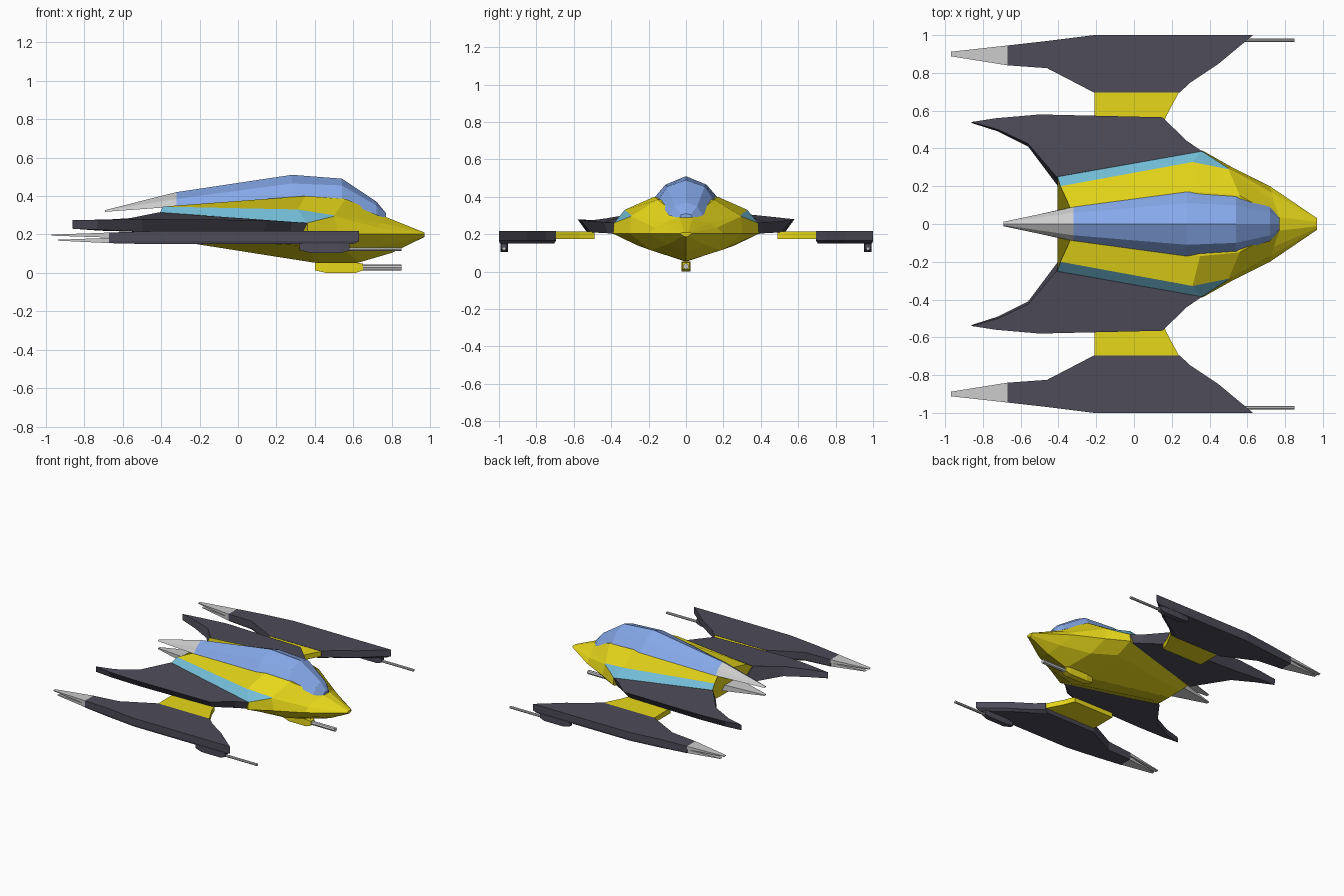
import bpy, bmesh, math

if "Cube" in bpy.data.objects:
    bpy.data.objects.remove(bpy.data.objects["Cube"])


def mat(name, rgb):
    m = bpy.data.materials.new(name)
    m.diffuse_color = (*rgb, 1)
    m.use_nodes = True
    m.node_tree.nodes["Principled BSDF"].inputs["Base Color"].default_value = m.diffuse_color
    return m


YELLOW = mat("yellow", (0.80, 0.68, 0.01))
DARK = mat("dark", (0.075, 0.072, 0.10))
BLUE = mat("blue", (0.24, 0.40, 0.83))
TEAL = mat("teal", (0.17, 0.51, 0.68))


def finish(name, bm, mats=(), mirror=False):
    bmesh.ops.recalc_face_normals(bm, faces=bm.faces)
    me = bpy.data.meshes.new(name)
    bm.to_mesh(me)
    bm.free()
    for m in mats:
        me.materials.append(m)
    ob = bpy.data.objects.new(name, me)
    bpy.context.collection.objects.link(ob)
    if mirror:
        mod = ob.modifiers.new("mirror", 'MIRROR')
        mod.use_axis = (False, True, False)
        mod.use_mirror_merge = False
    return ob


def skin(name, rings, mats=(), mirror=False, slot=lambda i, j: 0):
    """Join equal-sized point rings with faces and cap both ends."""
    bm = bmesh.new()
    vs = [[bm.verts.new(p) for p in r] for r in rings]
    n = len(vs[0])
    for i in range(len(vs) - 1):
        for j in range(n):
            k = (j + 1) % n
            f = bm.faces.new((vs[i][j], vs[i][k], vs[i + 1][k], vs[i + 1][j]))
            f.material_index = slot(i, j)
    bm.faces.new(vs[0])
    bm.faces.new(vs[-1])
    return finish(name, bm, mats, mirror)


def full(half):
    """Complete a half section across y = 0."""
    return half + [(x, -y, z) for x, y, z in reversed(half) if y > 0]


def rect(x, y0, y1, z0, z1):
    return [(x, y0, z0), (x, y1, z0), (x, y1, z1), (x, y0, z1)]


def barrel(name, x0, x1, y, z, r, mirror=False):
    ring = [(math.cos(a * math.pi / 4) * r, math.sin(a * math.pi / 4) * r) for a in range(8)]
    skin(name, [[(x, y + a, z + b) for a, b in ring] for x in (x0, x1)], (), mirror)


# Hull: keel, flank, chine, stripe bottom, stripe top, canopy sill
hull = [
    [(.965, 0, .185), (.97, .015, .19), (.97, .03, .203), (.97, .028, .206), (.97, .022, .208), (.97, .012, .21)],
    [(.80, 0, .105), (.77, .10, .145), (.72, .20, .203), (.73, .165, .235), (.74, .12, .262), (.77, .035, .29)],
    [(.63, 0, .055), (.56, .19, .115), (.52, .30, .203), (.50, .295, .295), (.50, .29, .30), (.56, .15, .385)],
    [(.40, 0, .053), (.37, .26, .14), (.36, .39, .203), (.36, .385, .26), (.31, .328, .33), (.35, .17, .40)],
    [(-.33, 0, .168), (-.34, .10, .178), (-.36, .17, .20), (-.405, .25, .315), (-.39, .20, .345), (-.33, .07, .345)],
]
skin("hull", [full(r) for r in hull], (YELLOW, TEAL),
     slot=lambda i, j: 1 if i >= 2 and j in (3, 7) else 0)

# Canopy: ridge, shoulder and sill at each station
stations = [
    (.77, .31, .025, .305, .035, .285),
    (.72, .37, .06, .35, .09, .30),
    (.54, .49, .10, .455, .15, .38),
    (.28, .51, .11, .465, .17, .395),
    (-.32, .42, .06, .385, .09, .345),
    (-.69, .327, .006, .325, .012, .318),
]
rings = [full([(x, 0, r), (x, sy, sz), (x, by, bz)]) for x, r, sy, sz, by, bz in stations]
skin("canopy", rings[:5], (BLUE,))

# Tail spikes
skin("upper_tail_spike", rings[4:])
skin("lower_tail_spike", [rect(-.33, -.09, .09, .235, .29), rect(-.69, -.01, .01, .255, .262)])

# Inner wings: top and bottom outlines
skin("inner_wing", [
    [(.36, .385, .26), (.28, .44, .265), (.15, .565, .275), (-.50, .58, .28), (-.73, .56, .275),
     (-.86, .54, .275), (-.72, .50, .275), (-.56, .425, .285), (-.41, .25, .315)],
    [(.35, .37, .20), (.27, .42, .205), (.13, .51, .21), (-.50, .53, .215), (-.73, .54, .225),
     (-.86, .535, .23), (-.72, .49, .22), (-.56, .41, .215), (-.38, .17, .20)],
], (DARK,), True)

# Connectors between the wings
skin("wing_connector", [
    [(x, y, z) for x, y in ((-.21, .49), (.14, .49), (.17, .57), (.245, .71), (-.21, .71))]
    for z in (.175, .215)], (YELLOW,), True)

# Outer wings with a bevelled underside
outline = [(.63, 1.0), (.45, .85), (.30, .75), (.24, .695), (-.21, .695), (-.46, .825),
           (-.67, .84), (-.67, .945), (-.45, .97), (-.21, 1.0)]


def shrink(p):
    x, y = p
    return (x - (.03 if x > .2 else 0), .9 + (y - .9) * .95)


skin("outer_wing", [
    [(x, y, .21 if x < -.6 else .217) for x, y in outline],
    [(x, y, .165) for x, y in outline],
    [(*shrink(p), .155 if p[0] < -.6 else .15) for p in outline],
], (DARK,), True)

# Forked wing tips
skin("upper_wing_tip", [rect(-.67, .84, .945, .184, .21), rect(-.97, .888, .912, .194, .199)], (), True)
skin("lower_wing_tip", [rect(-.67, .845, .94, .155, .182), rect(-.935, .89, .91, .168, .173)], (), True)


# Guns: tapered housing and barrel
def housing(name, x0, x1, y, w, z0, z1, m, mirror):
    e = (z1 - z0) * .25
    skin(name, [
        rect(x0, y - w * .6, y + w * .6, z0 + e, z1),
        rect(x0 + .06, y - w, y + w, z0, z1),
        rect(x1 - .04, y - w, y + w, z0, z1),
        rect(x1, y - w * .8, y + w * .8, z0 + e, z1 - e * .5)], (m,), mirror)


housing("wing_gun_housing", .32, .58, .973, .02, .105, .155, DARK, True)
barrel("wing_gun_barrel", .55, .85, .973, .123, .010, True)
housing("chin_gun_housing", .40, .65, 0, .025, 0, .055, YELLOW, False)
barrel("chin_gun_barrel", .62, .85, 0, .028, .016)
